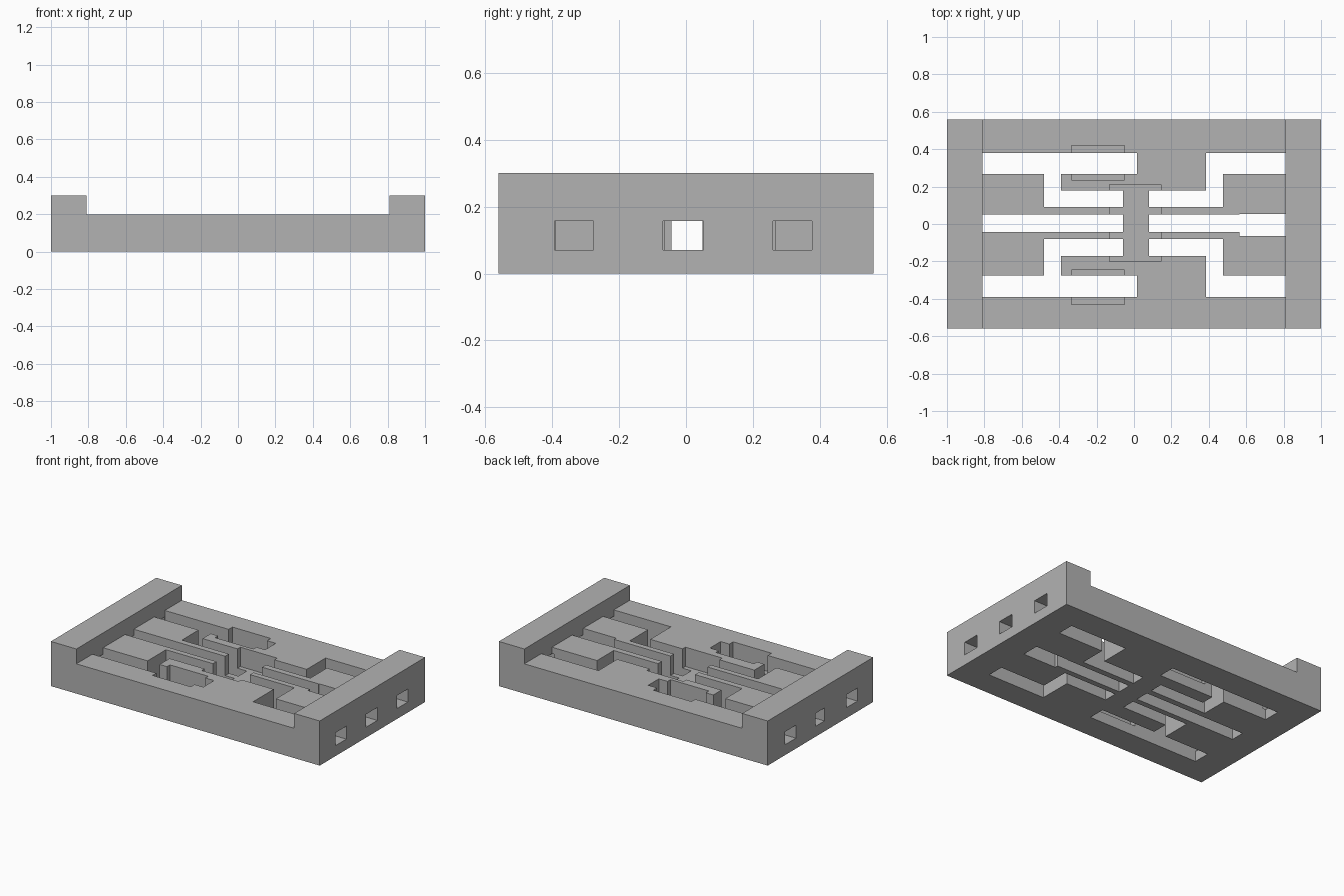
import bpy
import bmesh

cube = bpy.data.objects.get("Cube")
if cube:
    bpy.data.objects.remove(cube, do_unlink=True)

grey = bpy.data.materials.new("plain grey")
grey.use_nodes = True
grey.diffuse_color = (0.45, 0.45, 0.45, 1)
grey.node_tree.nodes["Principled BSDF"].inputs["Base Color"].default_value = (0.45, 0.45, 0.45, 1)


def prism(name, points, direction):
    """Closed solid made by extruding a flat outline."""
    bm = bmesh.new()
    face = bm.faces.new([bm.verts.new(p) for p in points])
    ext = bmesh.ops.extrude_face_region(bm, geom=[face])
    moved = [v for v in ext["geom"] if isinstance(v, bmesh.types.BMVert)]
    bmesh.ops.translate(bm, verts=moved, vec=direction)
    bmesh.ops.recalc_face_normals(bm, faces=bm.faces)
    mesh = bpy.data.meshes.new(name)
    bm.to_mesh(mesh)
    bm.free()
    mesh.materials.append(grey)
    obj = bpy.data.objects.new(name, mesh)
    bpy.context.collection.objects.link(obj)
    return obj


def slot(name, outline):
    """Cutter passing right through the plate."""
    return prism(name, [(x, y, -0.1) for x, y in outline], (0, 0, 0.6))


def box(name, x0, x1, y0, y1, z0, z1):
    outline = [(x0, y0, z0), (x1, y0, z0), (x1, y1, z0), (x0, y1, z0)]
    return prism(name, outline, (0, 0, z1 - z0))


# Base plate with raised bars at both ends
W, BAR, TOP, RIM, FLOOR = 0.56, 0.81, 0.2, 0.3, 0.07
profile = [(-1, 0), (1, 0), (1, RIM), (BAR, RIM), (BAR, TOP),
           (-BAR, TOP), (-BAR, RIM), (-1, RIM)]
plate = prism("base_plate", [(x, -W, z) for x, z in profile], (0, 2 * W, 0))

cutters = []
# Hooked slots around the fingers: outer wall, finger edge, finger inside, thin beam
for side, a, b, c, d in (("back", 0.38, 0.267, 0.18, 0.09),
                         ("front", -0.39, -0.276, -0.17, -0.08)):
    cutters.append(slot(side + "_hook_slot_right", [
        (-BAR, a), (0.015, a), (0.015, b), (-0.39, b), (-0.39, c),
        (-0.06, c), (-0.06, d), (-0.48, d), (-0.48, b), (-BAR, b)]))
    cutters.append(slot(side + "_hook_slot_left", [
        (BAR, a), (0.385, a), (0.385, c), (0.08, c), (0.08, d),
        (0.475, d), (0.475, b), (BAR, b)]))

# Centre slots
cutters.append(slot("centre_slot_right", [
    (-BAR, -0.043), (-0.06, -0.043), (-0.06, 0.05), (-BAR, 0.05)]))
cutters.append(slot("centre_slot_left", [
    (0.08, -0.043), (0.565, -0.043), (0.565, -0.065), (BAR, -0.065),
    (BAR, 0.053), (0.565, 0.053), (0.565, 0.05), (0.08, 0.05)]))

# Recesses in the hub and across the outer slots
cutters.append(box("hub_recess", -0.13, 0.145, -0.2, 0.21, FLOOR, 0.5))
cutters.append(box("back_recess", -0.335, -0.05, 0.235, 0.42, FLOOR, 0.5))
cutters.append(box("front_recess", -0.335, -0.05, -0.43, -0.245, FLOOR, 0.5))

# Rectangular ports through the end bars
for x0, x1, mid in ((0.79, 1.1, (-0.068, 0.052)), (-1.1, -0.79, (-0.043, 0.05))):
    for y0, y1 in ((-0.393, -0.277), mid, (0.26, 0.376)):
        cutters.append(box("port_cutter", x0, x1, y0, y1, FLOOR, 0.157))

# Cut everything out of the plate
for cutter in cutters:
    cutter.hide_render = True
    mod = plate.modifiers.new("cut", "BOOLEAN")
    mod.operation = "DIFFERENCE"
    mod.solver = "EXACT"
    mod.object = cutter
bpy.context.view_layer.update()
graph = bpy.context.evaluated_depsgraph_get()
result = bpy.data.meshes.new_from_object(plate.evaluated_get(graph))
plate.modifiers.clear()
plate.data = result
for cutter in cutters:
    bpy.data.objects.remove(cutter, do_unlink=True)
result.materials.clear()
result.materials.append(grey)
for poly in result.polygons:
    poly.material_index = 0
    poly.use_smooth = False
